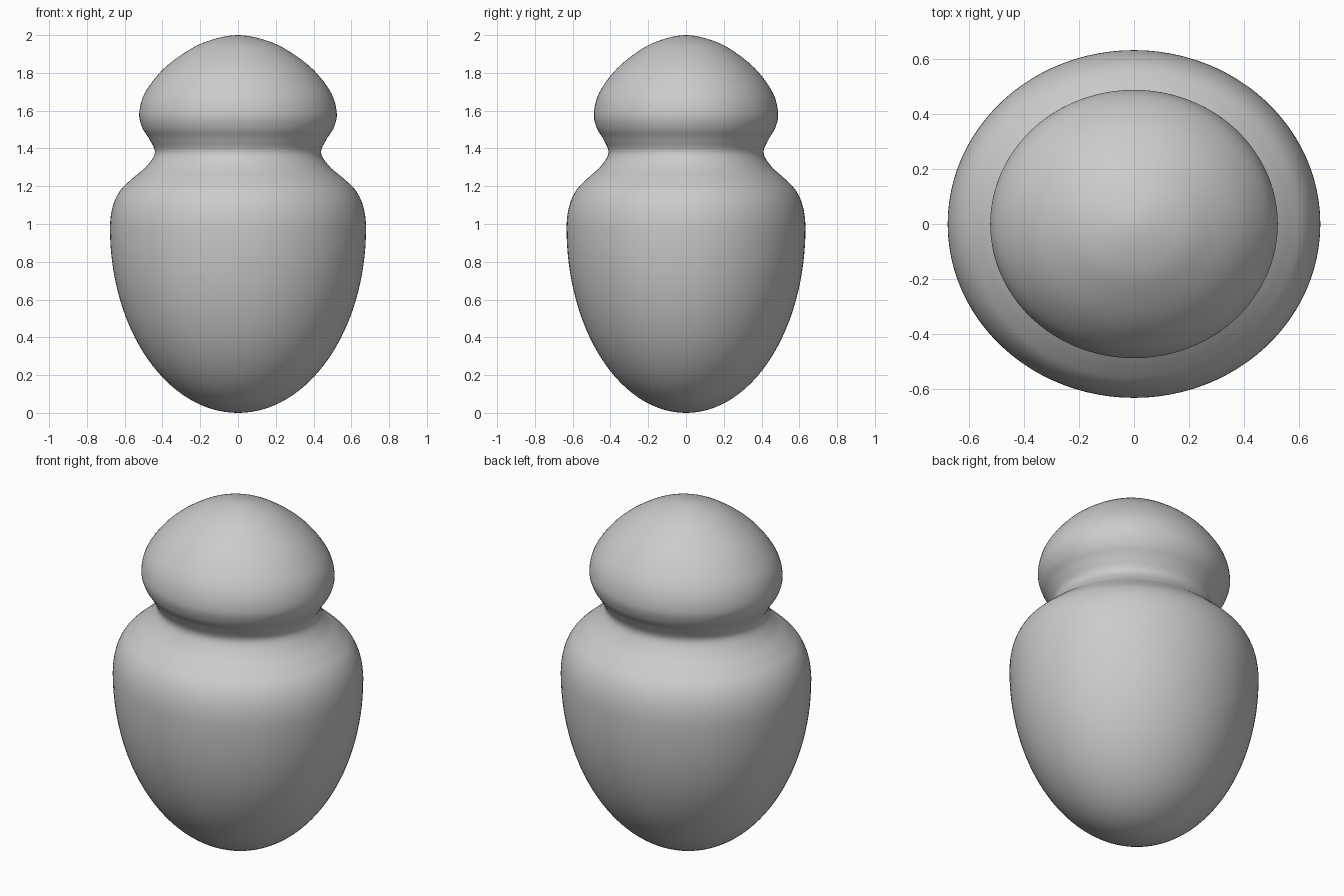
import bpy
import bmesh
from math import cos, sin, tau
from mathutils import Vector

cube = bpy.data.objects.get("Cube")
if cube:
    bpy.data.objects.remove(cube)

SEGMENTS = 96
DEPTH = 0.933  # the round section is slightly flattened front to back

# Radius and height of the shoulder, neck and head
UPPER = [(0.678, 0.98), (0.664, 1.09), (0.625, 1.175), (0.56, 1.24),
         (0.484, 1.305), (0.44, 1.377), (0.468, 1.447), (0.507, 1.51),
         (0.523, 1.585), (0.495, 1.69), (0.41, 1.805), (0.30, 1.895),
         (0.17, 1.965), (0, 2)]


def smooth_path(points, steps=6):
    """Catmull-Rom curve through the points, mirrored over the axis at the top."""
    pts = [Vector(p) for p in points]
    pts = [Vector((pts[0].x - 0.012, pts[0].y - 0.13))] + pts
    pts.append(Vector((-pts[-2].x, pts[-2].y)))
    path = []
    for a, b, c, d in zip(pts, pts[1:], pts[2:], pts[3:]):
        for i in range(steps):
            t = i / steps
            path.append(0.5 * (2 * b + (c - a) * t
                               + (2 * a - 5 * b + 4 * c - d) * t ** 2
                               + (3 * b - a - 3 * c + d) * t ** 3))
    return path + [pts[-2]]


# Egg-shaped lower body: a quarter ellipse from the base to the widest point
width, height = UPPER[0]
lower = [Vector((width * sin(tau / 4 * i / 32), height * (1 - cos(tau / 4 * i / 32))))
         for i in range(32)]
profile = lower + smooth_path(UPPER)

# Turn the profile into rings, closed by a single vertex at each end
bm = bmesh.new()
rings = [[bm.verts.new((p.x * cos(tau * k / SEGMENTS),
                        p.x * sin(tau * k / SEGMENTS) * DEPTH, p.y))
          for k in range(SEGMENTS)] for p in profile[1:-1]]
base = bm.verts.new((0, 0, profile[0].y))
crown = bm.verts.new((0, 0, profile[-1].y))
for k in range(SEGMENTS):
    n = (k + 1) % SEGMENTS
    bm.faces.new((base, rings[0][n], rings[0][k]))
    bm.faces.new((crown, rings[-1][k], rings[-1][n]))
    for low, high in zip(rings, rings[1:]):
        bm.faces.new((low[k], low[n], high[n], high[k]))
for face in bm.faces:
    face.smooth = True

mesh = bpy.data.meshes.new("rounded_body")
bm.to_mesh(mesh)
bm.free()
body = bpy.data.objects.new("rounded_body", mesh)
bpy.context.collection.objects.link(body)

# Plain grey finish
grey = bpy.data.materials.new("light_grey")
grey.use_nodes = True
grey.diffuse_color = (0.6, 0.6, 0.6, 1)
grey.node_tree.nodes["Principled BSDF"].inputs["Base Color"].default_value = grey.diffuse_color
mesh.materials.append(grey)
